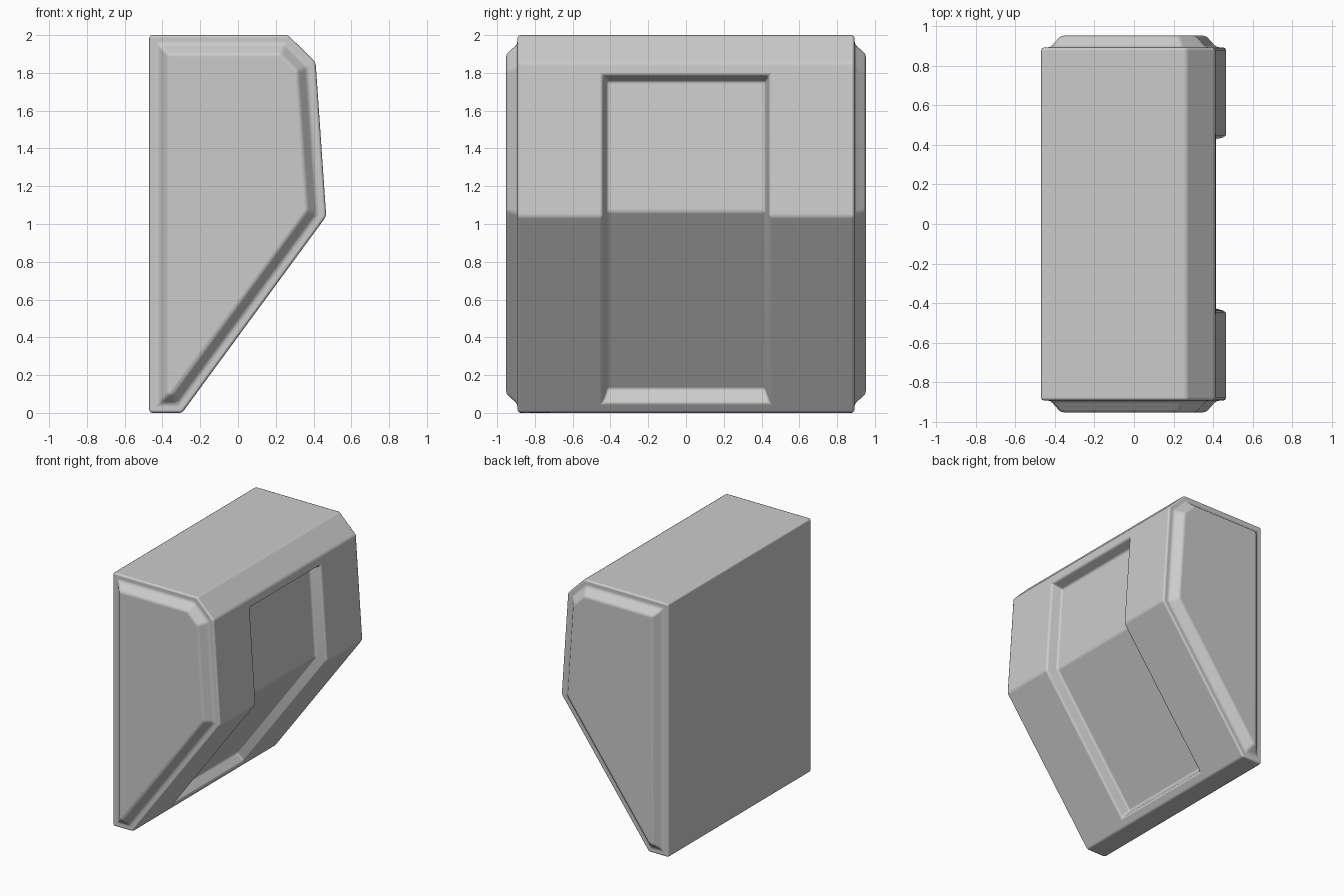
import bpy, bmesh
from mathutils import Vector

if "Cube" in bpy.data.objects:
    bpy.data.objects.remove(bpy.data.objects["Cube"])

# side profile (x, z), extruded along y
PROFILE = [(-0.47, 0), (-0.296, 0), (0.467, 1.04), (0.411, 1.855), (0.265, 2.0), (-0.47, 2.0)]
HALF = 0.892       # half width of the main body
PANEL_OUT = 0.06   # side panel thickness
DEPTH = 0.085      # front recess depth

bm = bmesh.new()

# main body
base = bm.faces.new([bm.verts.new((x, -HALF, z)) for x, z in PROFILE])
ext = bmesh.ops.extrude_face_region(bm, geom=[base])
for v in [g for g in ext["geom"] if isinstance(g, bmesh.types.BMVert)]:
    v.co.y = HALF
bmesh.ops.recalc_face_normals(bm, faces=bm.faces[:])
bm.normal_update()

# raised chamfered panel on each side
for s in (-1, 1):
    face = next(f for f in bm.faces if f.normal.y * s > 0.9)
    bmesh.ops.inset_region(bm, faces=[face], thickness=0.048, use_even_offset=True)
    bmesh.ops.inset_region(bm, faces=[face], thickness=0.052, use_even_offset=True)
    for v in face.verts:
        v.co.y = s * (HALF + PANEL_OUT)
    bm.normal_update()


# the two large faces of the slanted side, optionally only the middle part
def slanted(middle):
    out = []
    for f in bm.faces:
        c = f.calc_center_median()
        wide = abs(f.normal.y) < 0.01 and f.normal.x > 0.75 and 0.3 < c.z < 1.6
        if wide and (not middle or abs(c.y) < 0.3) and abs(c.y) < 0.8:
            out.append(f)
    return out


def cut(faces, co, no):
    geom = set(faces)
    for f in faces:
        geom.update(f.edges)
        geom.update(f.verts)
    bmesh.ops.bisect_plane(bm, geom=list(geom), plane_co=co, plane_no=no)
    bm.normal_update()


# recess outline
for y in (-0.442, 0.442):
    cut(slanted(False), (0, y, 0), (0, 1, 0))
for z in (0.055, 1.787):
    cut(slanted(True), (0, 0, z), (0, 0, 1))

# push the recess floor inwards, mitred at the fold
floor = slanted(True)
bmesh.ops.inset_region(bm, faces=floor, thickness=0.024, use_even_offset=True)
bm.normal_update()
moves = {}
for v in {v for f in floor for v in f.verts}:
    ns = [f.normal.copy() for f in floor if v in f.verts]
    if len(ns) == 2:
        d = (ns[0] + ns[1]) / (1 + ns[0].dot(ns[1]))
    else:
        d = ns[0]
    moves[v] = Vector(d) * -DEPTH
for v, d in moves.items():
    v.co += d
bmesh.ops.recalc_face_normals(bm, faces=bm.faces[:])

mesh = bpy.data.meshes.new("angled_housing")
bm.to_mesh(mesh)
bm.free()
body = bpy.data.objects.new("angled_housing", mesh)
bpy.context.collection.objects.link(body)
for p in mesh.polygons:
    p.use_smooth = True

# soft edges
bev = body.modifiers.new("edge_bevel", "BEVEL")
bev.width = 0.02
bev.segments = 2
bev.limit_method = "ANGLE"
bev.angle_limit = 0.5
bev.harden_normals = True
